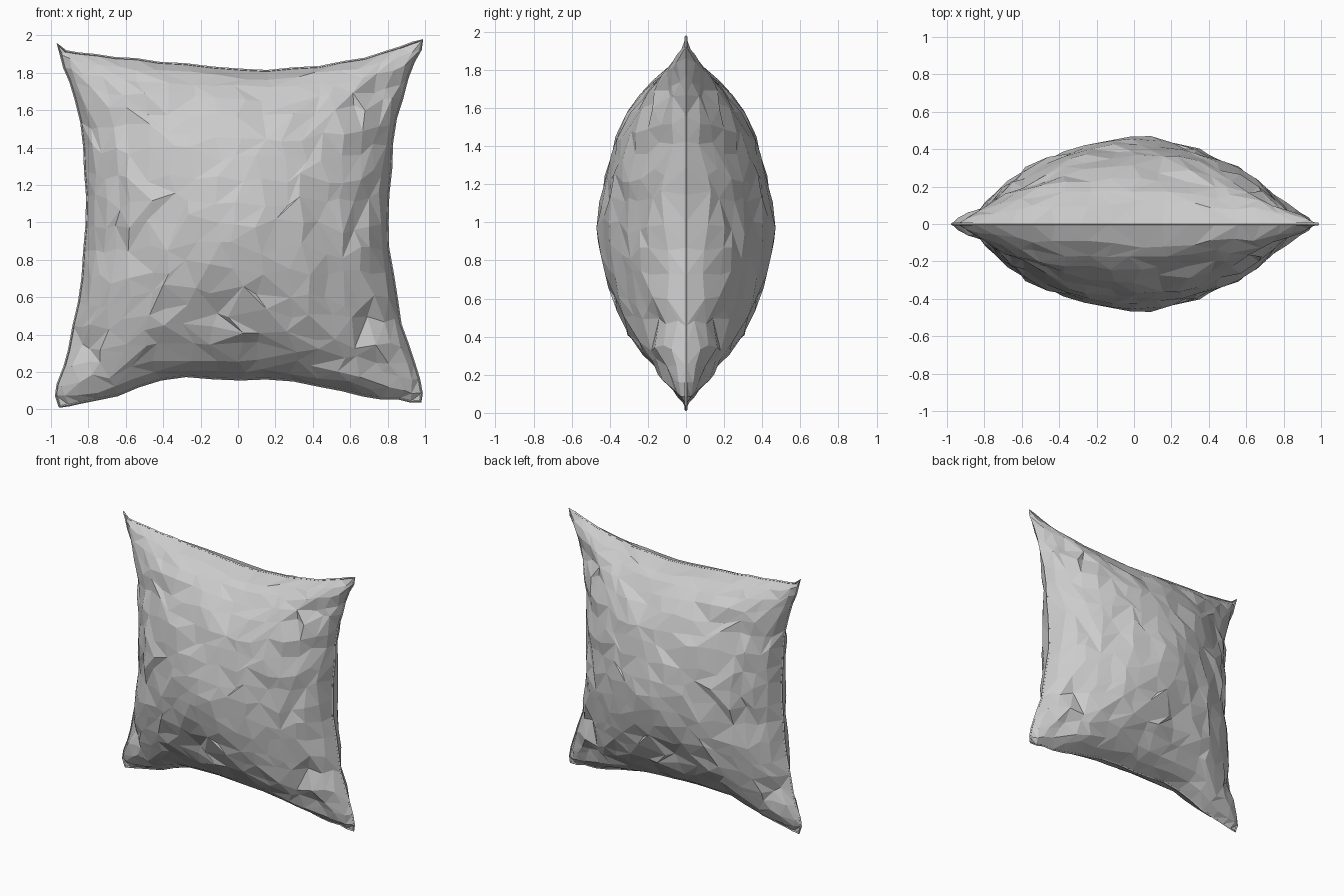
import bpy, bmesh, math, random
from mathutils import Vector

random.seed(4)
old = bpy.data.objects.get("Cube")
if old:
    bpy.data.objects.remove(old, do_unlink=True)

fabric = bpy.data.materials.new("grey_fabric")
fabric.use_nodes = True
grey = (0.6, 0.6, 0.6, 1)
fabric.diffuse_color = grey
fabric.node_tree.nodes["Principled BSDF"].inputs["Base Color"].default_value = grey

# Outline edges as (x, z), left to right and bottom to top
TOP = [(-.97, 1.95), (-.91, 1.91), (-.79, 1.89), (-.5, 1.86), (0, 1.82), (.2, 1.81),
       (.5, 1.84), (.7, 1.88), (.87, 1.93), (.99, 1.97)]
BOTTOM = [(-.95, .02), (-.7, .06), (-.5, .14), (-.36, .18), (-.1, .16), (.1, .17),
          (.4, .14), (.6, .09), (.8, .06), (.97, .04)]
LEFT = [(-.95, .02), (-.99, .09), (-.92, .25), (-.88, .42), (-.84, .62), (-.82, .8),
        (-.81, 1.2), (-.82, 1.4), (-.85, 1.6), (-.91, 1.8), (-.97, 1.95)]
RIGHT = [(.97, .04), (.99, .1), (.94, .25), (.88, .42), (.84, .6), (.81, .8),
         (.8, 1.1), (.82, 1.4), (.86, 1.6), (.92, 1.8), (.99, 1.97)]


def sample(path, axis, t):
    """Point at fraction t of the way along one axis of an edge path."""
    pts = [Vector(p) for p in path]
    goal = pts[0][axis] + t * (pts[-1][axis] - pts[0][axis])
    for a, b in zip(pts, pts[1:]):
        if goal <= b[axis] + 1e-6:
            return a.lerp(b, (goal - a[axis]) / (b[axis] - a[axis]))
    return pts[-1]


def patch(s, t):
    """Blend the four edges into a surface point."""
    lo, hi = sample(BOTTOM, 0, s), sample(TOP, 0, s)
    le, ri = sample(LEFT, 1, t), sample(RIGHT, 1, t)
    c = [Vector(p) for p in (BOTTOM[0], BOTTOM[-1], TOP[0], TOP[-1])]
    flat = c[0].lerp(c[1], s).lerp(c[2].lerp(c[3], s), t)
    return lo.lerp(hi, t) + le.lerp(ri, s) - flat


# Pinched folds: start, end, depth
FOLDS = [((-.09, .22), (-.09, .64), .07), ((.62, .52), (.84, .5), .08),
         ((-.74, .83), (-.55, .79), .07), ((-.76, 1.52), (-.5, 1.55), .05),
         ((.62, 1.63), (.9, 1.74), .06), ((.66, 1.36), (.8, 1.4), .05),
         ((-.85, .45), (-.76, .25), .06), ((-.8, 1.3), (-.62, 1.25), .03),
         ((-.8, 1.02), (-.6, 1.0), .03), ((.6, .3), (.8, .2), .04)]


def fold(p, y):
    """Pull points near a fold onto its line and push them inward."""
    for a, b, depth in FOLDS:
        a, b = Vector(a), Vector(b)
        t = max(0, min(1, (p - a).dot(b - a) / (b - a).length_squared))
        near = a.lerp(b, t)
        w = max(0, 1 - (p - near).length / .09)
        p = p.lerp(near, .6 * w)
        y -= depth * w * (.5 + .5 * math.sin(math.pi * t))
    return p, max(y, .012)


# Cushion cover: one puffed half, mirrored across the seam
N = 18
steps = [math.sin((i / N - .5) * 2.6) / math.sin(1.3) / 2 + .5 for i in range(N + 1)]
bm = bmesh.new()
grid = []
rim = {}
for j in range(N + 1):
    row = []
    for i in range(N + 1):
        s, t = steps[i], steps[j]
        inside = 0 < i < N and 0 < j < N
        if inside:
            s += random.uniform(-.3, .3) * min(steps[i + 1] - s, s - steps[i - 1])
            t += random.uniform(-.3, .3) * min(steps[j + 1] - t, t - steps[j - 1])
        p, y = patch(s, t), 0
        if inside:
            u, v = 2 * s - 1, 2 * t - 1
            y = .445 * ((1 - u * u) * (1 - v * v)) ** .6
            y += .03 * max(0, 1 - (p - Vector((.05, .95))).length / .3)
            y *= 1 + random.uniform(-.09, .09) * max(abs(u), abs(v))
            p, y = fold(p, y)
        else:
            p += Vector((random.uniform(-.007, .007), random.uniform(-.007, .007)))
            rim[i, j] = (p.x, 0, p.y)
        row.append(bm.verts.new((p.x, -y, p.y)))
    grid.append(row)
for j in range(N):
    for i in range(N):
        q = [grid[j][i], grid[j][i + 1], grid[j + 1][i + 1], grid[j + 1][i]]
        if random.random() < .5:
            q = q[1:] + q[:1]
        bm.faces.new((q[0], q[1], q[2]))
        bm.faces.new((q[0], q[2], q[3]))
mesh = bpy.data.meshes.new("cushion_cover")
bm.to_mesh(mesh)
bm.free()
mesh.materials.append(fabric)
cover = bpy.data.objects.new("cushion_cover", mesh)
bpy.context.collection.objects.link(cover)
mirror = cover.modifiers.new("back_half", 'MIRROR')
mirror.use_axis = (False, True, False)
mirror.merge_threshold = .0005

# Thin seam running round the rim
loop = [(i, 0) for i in range(N)] + [(N, j) for j in range(N)]
loop += [(N - i, N) for i in range(N)] + [(0, N - j) for j in range(N)]
curve = bpy.data.curves.new("edge_seam", 'CURVE')
curve.dimensions = '3D'
curve.bevel_depth = .007
curve.bevel_resolution = 0
line = curve.splines.new('POLY')
line.points.add(len(loop) - 1)
for point, key in zip(line.points, loop):
    point.co = (*rim[key], 1)
line.use_cyclic_u = True
line.use_smooth = False
curve.materials.append(fabric)
seam = bpy.data.objects.new("edge_seam", curve)
bpy.context.collection.objects.link(seam)
